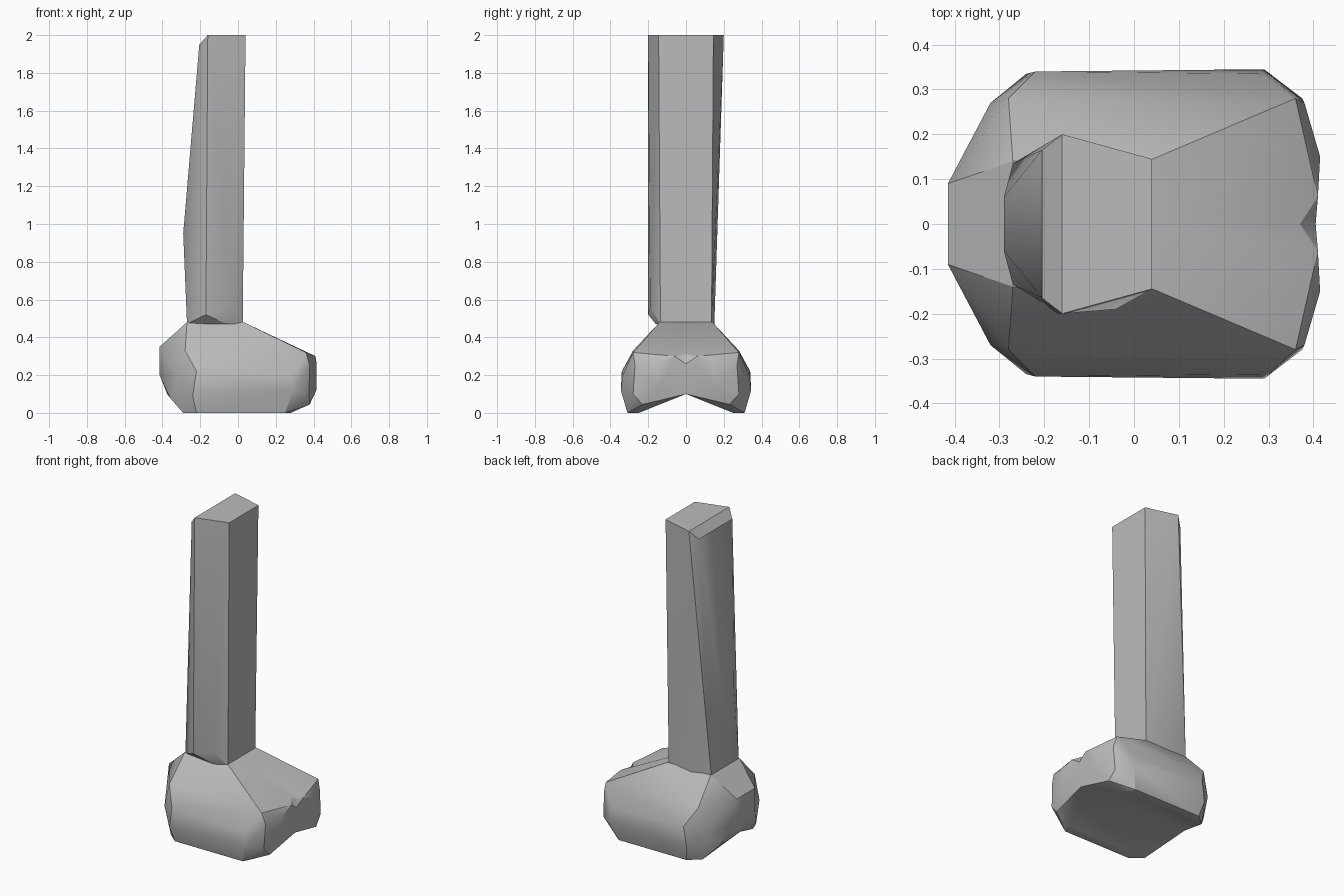
import bpy, bmesh, math

cube = bpy.data.objects.get("Cube")
if cube:
    bpy.data.objects.remove(cube, do_unlink=True)

# Single stone-grey colour
grey = bpy.data.materials.new("stone_grey")
grey.use_nodes = True
colour = (0.5, 0.5, 0.5, 1)
grey.diffuse_color = colour
grey.node_tree.nodes["Principled BSDF"].inputs["Base Color"].default_value = colour


def both(x, y, z):
    """A point and its partner across the centre plane."""
    return [(x, y, z), (x, -y, z)]


def hull(name, points, half=False):
    """Faceted solid around the points; a half is opened at y = 0 and mirrored."""
    bm = bmesh.new()
    for p in points:
        bm.verts.new(p)
    bmesh.ops.convex_hull(bm, input=list(bm.verts))
    loose = [v for v in bm.verts if not v.link_faces]
    bmesh.ops.delete(bm, geom=loose, context="VERTS")
    if half:
        inner = [f for f in bm.faces if all(abs(v.co.y) < 1e-5 for v in f.verts)]
        bmesh.ops.delete(bm, geom=inner, context="FACES")
    bmesh.ops.dissolve_limit(bm, angle_limit=math.radians(2),
                             verts=list(bm.verts), edges=list(bm.edges))
    bmesh.ops.recalc_face_normals(bm, faces=list(bm.faces))
    mesh = bpy.data.meshes.new(name)
    bm.to_mesh(mesh)
    bm.free()
    mesh.materials.append(grey)
    obj = bpy.data.objects.new(name, mesh)
    bpy.context.collection.objects.link(obj)
    if half:
        mirror = obj.modifiers.new("mirror", "MIRROR")
        mirror.use_axis = (False, True, False)
    bpy.ops.object.select_all(action="DESELECT")
    obj.select_set(True)
    bpy.context.view_layer.objects.active = obj
    bpy.ops.object.shade_smooth_by_angle(angle=math.radians(28))
    return obj


# Two-lobed foot: one lobe, mirrored, leaving the groove below and end notch
centre_section = [(-.27, 0, .48), (.03, 0, .48), (.37, 0, .31), (.405, 0, .26),
                  (.395, 0, .10), (-.375, 0, .10), (-.415, 0, .20), (-.415, 0, .35)]
lobe_top = [(-.27, .14, .48), (.03, .14, .48), (.36, .28, .32), (.41, .06, .30),
            (-.28, .28, .33), (-.415, .09, .35)]
lobe_side = [(-.415, .09, .20), (-.32, .27, .18), (-.22, .34, .22), (-.24, .335, .09),
             (.29, .345, .12), (.28, .335, .20), (.38, .27, .25), (.375, .28, .10),
             (.415, .15, .27), (.415, .15, .12)]
lobe_base = [(-.29, .25, 0), (-.22, .31, 0), (.25, .31, 0), (.28, .25, 0),
             (.38, .23, .045), (-.36, .18, .08)]
hull("lobed_foot", centre_section + lobe_top + lobe_side + lobe_base, half=True)

# Tall leaning shaft: six-sided, chamfered at the top, fuller on the front
shaft = (both(-.16, .2, 2) + both(.04, .145, 2) + both(-.205, .165, 1.95)
         + both(-.29, .06, .95) + both(-.27, .135, .47) + both(.025, .135, .47))
shaft += [(-.17, -.2, .52), (-.04, -.19, .56), (-.06, -.16, .47), (-.14, .15, .47)]
hull("shaft", shaft)
